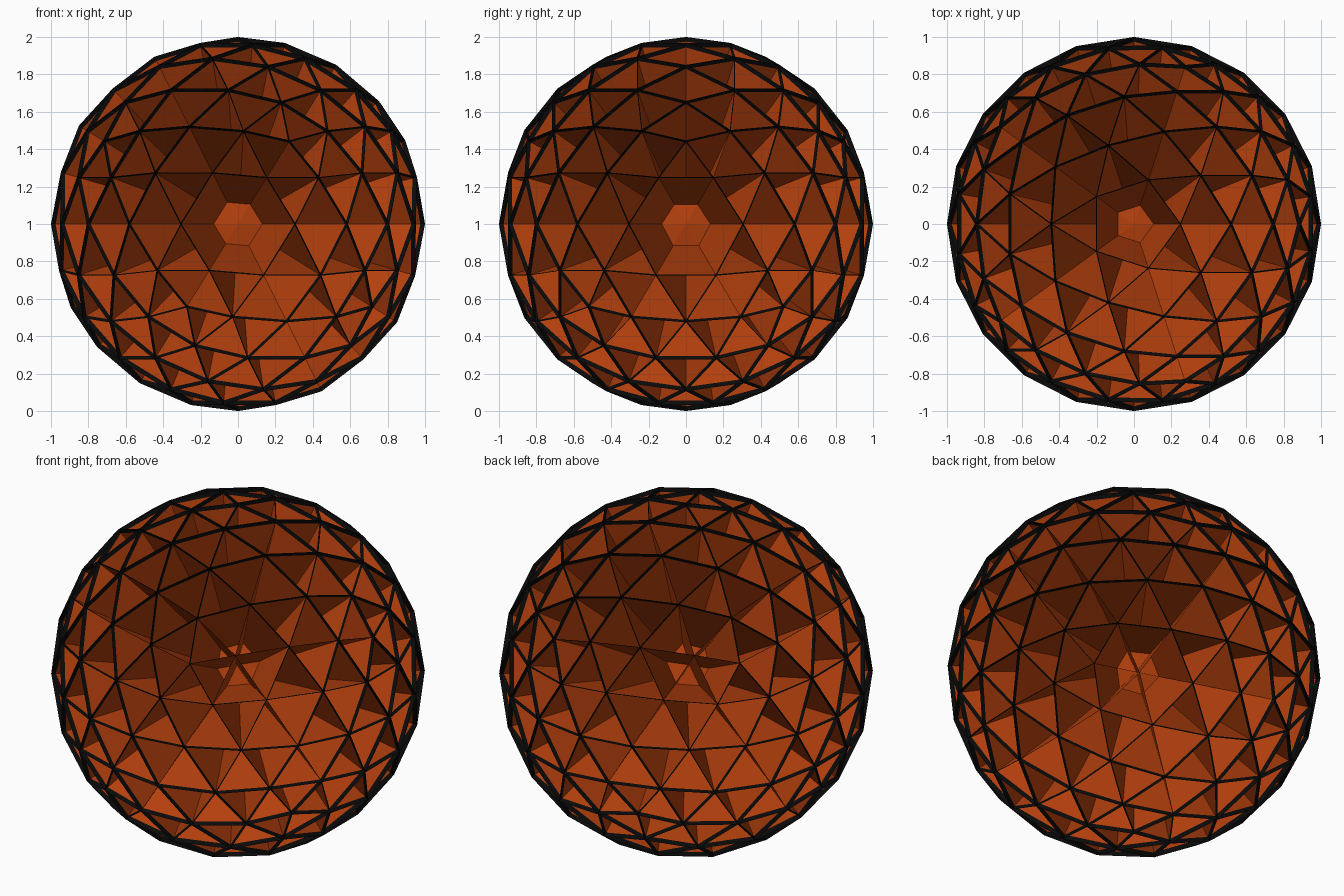
import bpy, bmesh
from mathutils import Vector

if "Cube" in bpy.data.objects:
    bpy.data.objects.remove(bpy.data.objects["Cube"])

CENTRE = Vector((0, 0, 1))
INNER, BAND = 0.42, 0.975      # core radius, inner radius of the dark rim


def material(name, colour):
    m = bpy.data.materials.new(name)
    m.diffuse_color = (*colour, 1)
    m.use_nodes = True
    m.node_tree.nodes["Principled BSDF"].inputs["Base Color"].default_value = m.diffuse_color
    return m


orange = material("burnt orange", (0.45, 0.05, 0.004))
black = material("black", (0.003, 0.003, 0.003))


def geodesic(radius):
    bm = bmesh.new()
    bmesh.ops.create_icosphere(bm, subdivisions=3, radius=radius)
    return bm


def add(name, bm, mat):
    bmesh.ops.translate(bm, verts=bm.verts, vec=CENTRE)
    me = bpy.data.meshes.new(name)
    bm.to_mesh(me)
    bm.free()
    me.materials.append(mat)
    ob = bpy.data.objects.new(name, me)
    bpy.context.collection.objects.link(ob)
    return ob


def radial_walls(name, r_out, r_in, mat):
    """One upright sheet under every edge of the geodesic ball."""
    src, bm = geodesic(1), bmesh.new()
    outer = [bm.verts.new(v.co * r_out) for v in src.verts]
    inner = [bm.verts.new(v.co * r_in) for v in src.verts]
    src.verts.index_update()
    for e in src.edges:
        a, b = (v.index for v in e.verts)
        bm.faces.new((outer[a], outer[b], inner[b], inner[a]))
    src.free()
    return add(name, bm, mat)


# faceted core at the bottom of the cells
add("core", geodesic(INNER), orange)
# deep triangular cell walls
radial_walls("cell_walls", BAND, INNER, orange)
# dark rim along the outer edge of every wall
radial_walls("wall_rims", 1.0, BAND, black)
